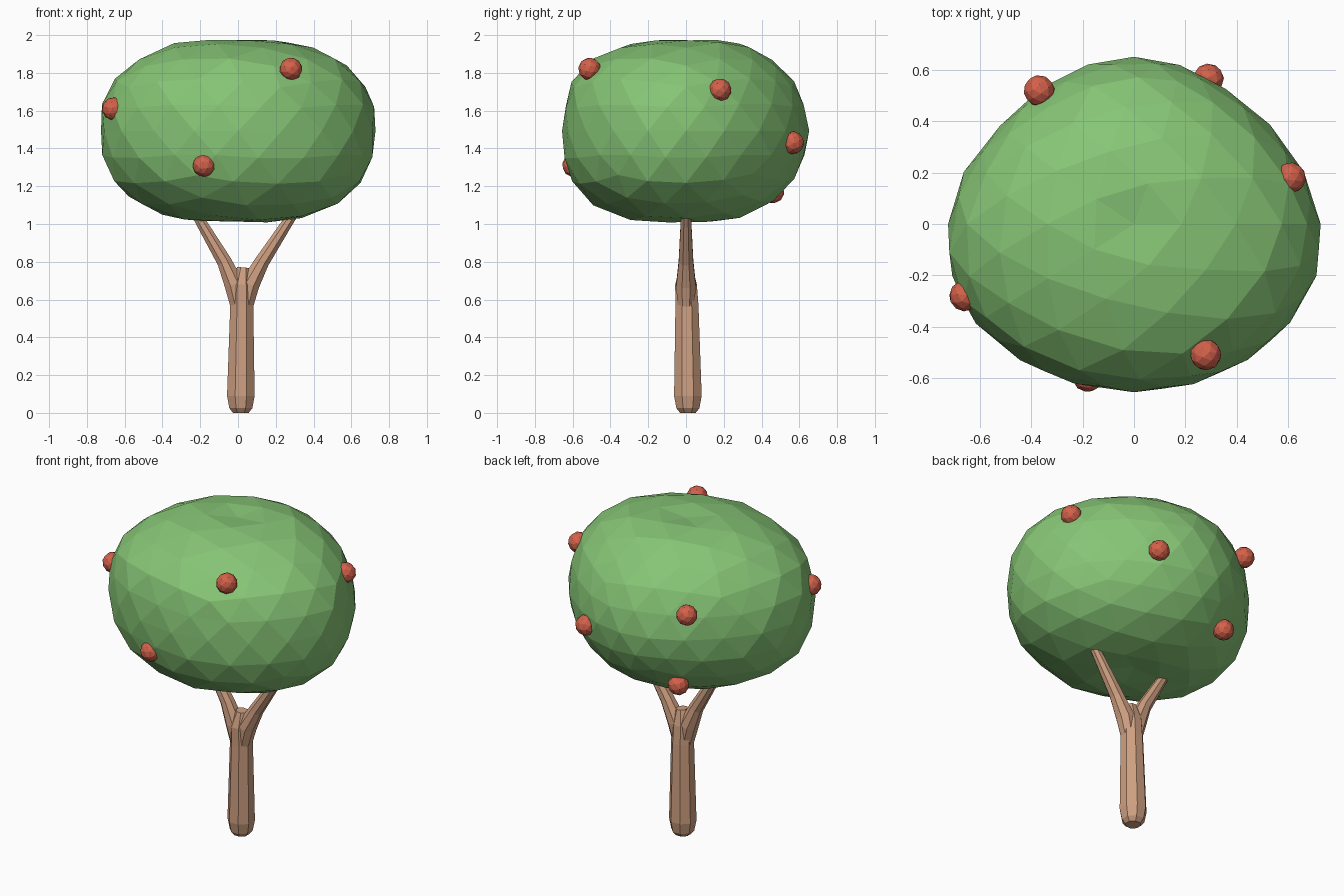
import bpy, bmesh, math, random
from mathutils import Vector

if "Cube" in bpy.data.objects:
    bpy.data.objects.remove(bpy.data.objects["Cube"])

random.seed(4)


def material(name, rgb):
    m = bpy.data.materials.new(name)
    m.diffuse_color = (*rgb, 1)
    m.use_nodes = True
    m.node_tree.nodes["Principled BSDF"].inputs["Base Color"].default_value = m.diffuse_color
    return m


def finish(bm, name, mat):
    bmesh.ops.recalc_face_normals(bm, faces=bm.faces)
    me = bpy.data.meshes.new(name)
    bm.to_mesh(me)
    bm.free()
    me.materials.append(mat)
    ob = bpy.data.objects.new(name, me)
    bpy.context.collection.objects.link(ob)
    return ob


def tube(name, path, mat, sides=8):
    """Flat-sided tube through (x, y, z, radius) points."""
    bm = bmesh.new()
    pts = [Vector(p[:3]) for p in path]
    rings = []
    for i, p in enumerate(pts):
        d = (pts[min(i + 1, len(pts) - 1)] - pts[max(i - 1, 0)]).normalized()
        v = Vector((0, 1, 0))
        u = v.cross(d).normalized()
        v = d.cross(u)
        ring = []
        for k in range(sides):
            a = 2 * math.pi * (k + 0.5) / sides
            ring.append(bm.verts.new(p + path[i][3] * (u * math.cos(a) + v * math.sin(a))))
        rings.append(ring)
    for a, b in zip(rings, rings[1:]):
        for k in range(sides):
            n = (k + 1) % sides
            bm.faces.new((a[k], a[n], b[n], b[k]))
    bm.faces.new(rings[0][::-1])
    bm.faces.new(rings[-1])
    return finish(bm, name, mat)


wood = material("wood", (0.62, 0.35, 0.22))
leaf = material("leaf", (0.24, 0.56, 0.18))
red = material("fruit_red", (0.65, 0.12, 0.07))

# Trunk and forked branches
tube("trunk", [(.015, .01, 0, .045), (.015, .01, .025, .066), (.015, .01, .09, .079),
               (.02, .005, .57, .066), (.02, 0, .68, .062), (.028, 0, .77, .035)], wood)
tube("left_branch", [(.015, 0, .52, .045), (-.02, 0, .68, .056), (-.072, 0, .8, .042),
                     (-.19, 0, 1.0, .031), (-.235, 0, 1.08, .027)], wood)
tube("right_branch", [(.025, 0, .52, .045), (.062, 0, .68, .056), (.127, 0, .8, .042),
                      (.257, 0, 1.0, .031), (.31, 0, 1.08, .027)], wood)

# Canopy: faceted ball, squashed, fuller at the front, dimpled at top and bottom
bm = bmesh.new()
bmesh.ops.create_icosphere(bm, subdivisions=3, radius=1)
for v in bm.verts:
    x, y, z = v.co
    h = math.hypot(x, y)
    p = 2.35 - 0.35 * y
    s = (h ** p + abs(z) ** p) ** (-1 / p)
    s *= 1 + random.uniform(-0.008, 0.008)
    x, y, z, h = x * s, y * s, z * s, h * s
    z *= 1 - 0.07 * max(0, 1 - h / 0.38)
    width = 0.728 - 0.09 * y - 0.07 * y * y
    v.co = (x * width, y * 0.655, 1.493 + z * 0.5 + 0.02 * y * max(0, z))
finish(bm, "canopy", leaf)

# Fruits set into the canopy surface
fruits = [(-.66, -.28, 1.61), (.28, -.51, 1.82), (-.18, -.595, 1.31), (.61, .18, 1.71),
          (.29, .565, 1.43), (-.37, .52, 1.65), (-.27, .46, 1.17)]
for i, pos in enumerate(fruits):
    bm = bmesh.new()
    bmesh.ops.create_icosphere(bm, subdivisions=2, radius=0.061)
    ob = finish(bm, f"fruit_{i + 1}", red)
    ob.location = pos
    ob.rotation_euler = (Vector(pos) - Vector((0, 0, 1.5))).to_track_quat('Z', 'Y').to_euler()
